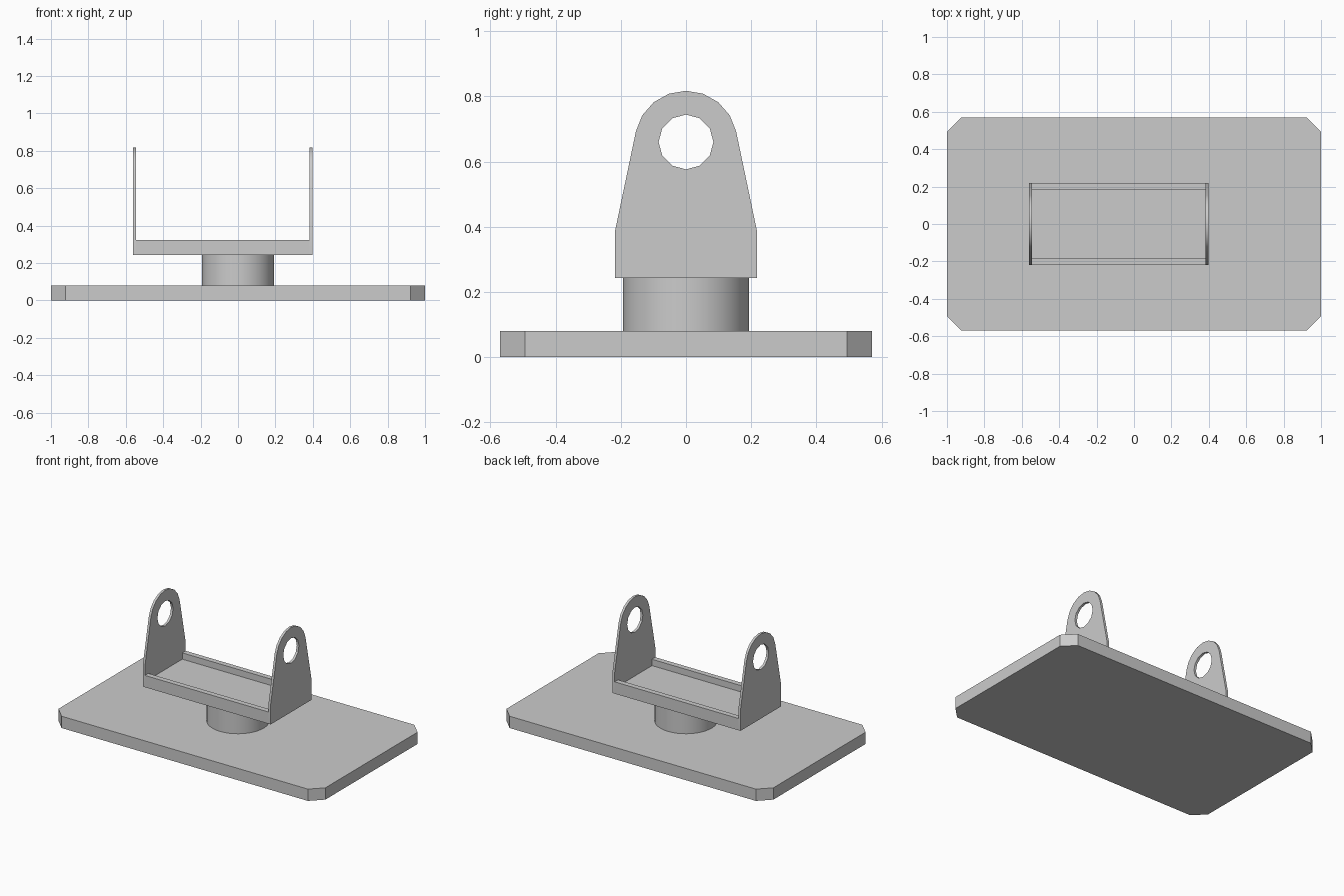
import bpy, bmesh
from math import sin, cos, pi, radians
from mathutils import Vector

if "Cube" in bpy.data.objects:
    bpy.data.objects.remove(bpy.data.objects["Cube"], do_unlink=True)

GREY = (0.6, 0.6, 0.6, 1)
metal = bpy.data.materials.new("grey_metal")
metal.use_nodes = True
metal.diffuse_color = GREY
metal.node_tree.nodes["Principled BSDF"].inputs["Base Color"].default_value = GREY


def prism(name, loops, axis, start, end):
    """Fill the outlines (later ones are holes) and extrude along x or z."""
    to_3d = {"x": lambda a, b: (start, a, b), "z": lambda a, b: (a, b, start)}[axis]
    direction = Vector((1, 0, 0)) if axis == "x" else Vector((0, 0, 1))
    bm = bmesh.new()
    for loop in loops:
        verts = [bm.verts.new(to_3d(a, b)) for a, b in loop]
        for i, v in enumerate(verts):
            bm.edges.new((v, verts[i - 1]))
    bmesh.ops.triangle_fill(bm, edges=bm.edges[:], use_beauty=True, normal=direction)
    out = bmesh.ops.extrude_face_region(bm, geom=bm.faces[:], use_keep_orig=True)
    moved = [g for g in out["geom"] if isinstance(g, bmesh.types.BMVert)]
    bmesh.ops.translate(bm, verts=moved, vec=direction * (end - start))
    bmesh.ops.recalc_face_normals(bm, faces=bm.faces[:])
    mesh = bpy.data.meshes.new(name)
    bm.to_mesh(mesh)
    bm.free()
    obj = bpy.data.objects.new(name, mesh)
    bpy.context.collection.objects.link(obj)
    mesh.materials.append(metal)
    bpy.ops.object.select_all(action="DESELECT")
    obj.select_set(True)
    bpy.context.view_layer.objects.active = obj
    bpy.ops.object.shade_smooth_by_angle(angle=radians(30))
    return obj


def circle(radius, sides, centre=(0, 0)):
    return [(centre[0] + radius * cos(2 * pi * i / sides),
             centre[1] + radius * sin(2 * pi * i / sides)) for i in range(sides)]


# Base plate with chamfered corners
W, D, C = 1.0, 0.57, 0.077
base = [(W, C - D), (W, D - C), (W - C, D), (C - W, D),
        (-W, D - C), (-W, C - D), (C - W, -D), (W - C, -D)]
prism("base_plate", [base], "z", 0, 0.08)

# Round pedestal
prism("pedestal", [circle(0.193, 40)], "z", 0.08, 0.243)

# Cradle tray: shallow U section between the two lugs
LOW, FLOOR, RIM = 0.243, 0.28, 0.323
OUT, INN = 0.218, 0.182
tray = [(-OUT, LOW), (OUT, LOW), (OUT, RIM), (INN, RIM),
        (INN, FLOOR), (-INN, FLOOR), (-INN, RIM), (-OUT, RIM)]
prism("cradle_tray", [tray], "x", -0.545, 0.382)

# Upright lugs with rounded tops and pivot holes
PIVOT = 0.66
arc = [(0.157 * cos(radians(a)), PIVOT + 0.157 * sin(radians(a)))
       for a in [12 + 19.5 * i for i in range(9)]]
lug = [(-OUT, 0.385), (-OUT, LOW), (OUT, LOW), (OUT, 0.385)] + arc
hole = circle(0.084, 12, (0, PIVOT))
for name, x in (("right_lug", -0.561), ("left_lug", 0.382)):
    prism(name, [lug, hole], "x", x, x + 0.016)
